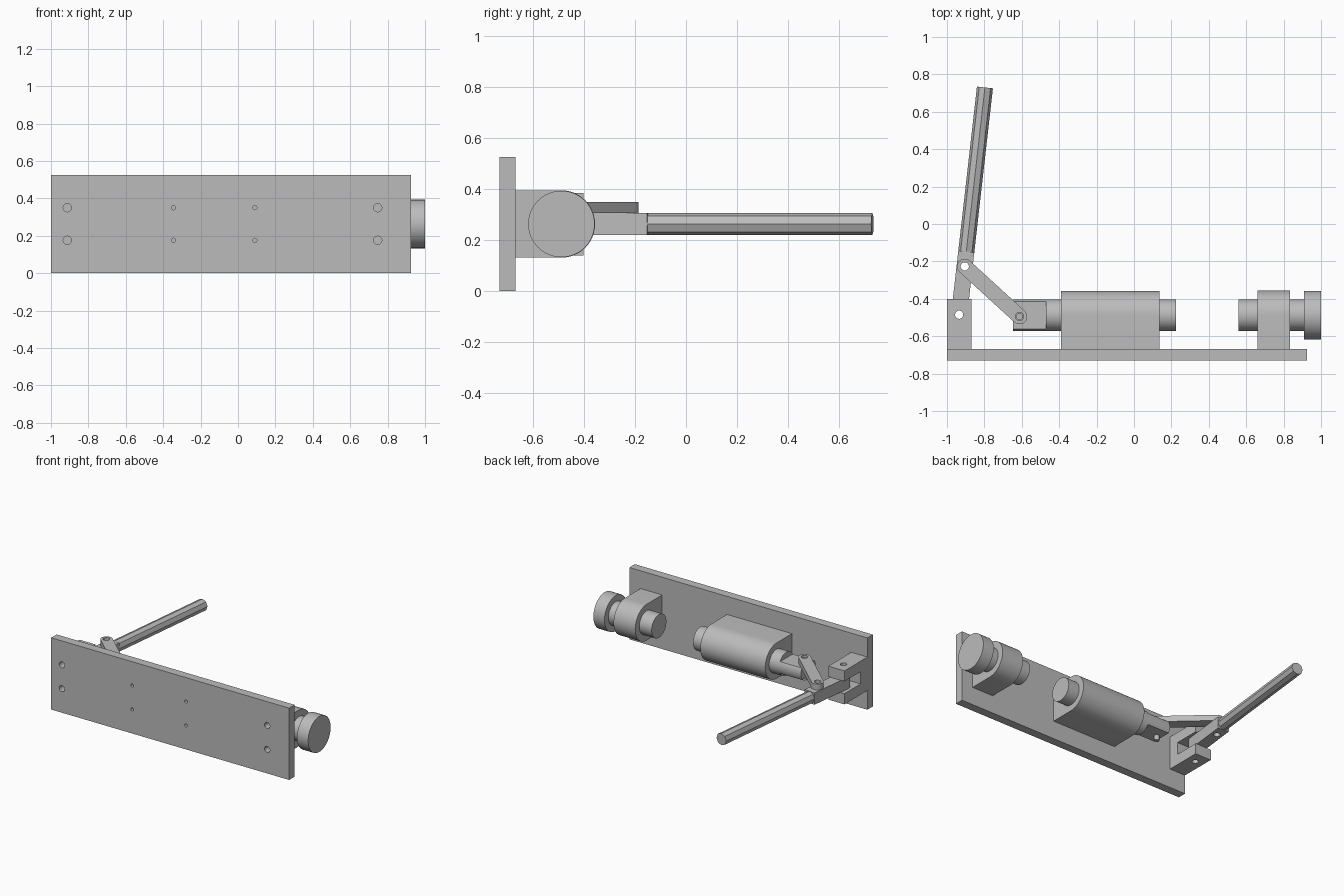
import bpy, bmesh, math
from mathutils import Vector, Matrix

cube = bpy.data.objects.get("Cube")
if cube:
    bpy.data.objects.remove(cube, do_unlink=True)

grey = bpy.data.materials.new("plain grey")
grey.use_nodes = True
grey.diffuse_color = (0.5, 0.5, 0.5, 1)
grey.node_tree.nodes["Principled BSDF"].inputs["Base Color"].default_value = (0.5, 0.5, 0.5, 1)

AXIS_Y, AXIS_Z = -0.488, 0.263       # shared axis of plunger and spindle
PLATE_Y = -0.667                     # mounting face of the plate
PIVOT = Vector((-0.935, -0.485))     # lever pivot
JOINT = Vector((-0.905, -0.227))     # lever to link
PIN = Vector((-0.612, -0.495))       # link to plunger
BAR_LOW, BAR_HIGH = 0.22, 0.306      # lever bar height range


def finish(bm, name, smooth=True):
    bmesh.ops.recalc_face_normals(bm, faces=bm.faces)
    mesh = bpy.data.meshes.new(name)
    bm.to_mesh(mesh)
    bm.free()
    mesh.materials.append(grey)
    ob = bpy.data.objects.new(name, mesh)
    bpy.context.collection.objects.link(ob)
    if smooth:
        select(ob)
        bpy.ops.object.shade_smooth_by_angle(angle=math.radians(30))
    return ob


def select(ob):
    bpy.ops.object.select_all(action="DESELECT")
    ob.select_set(True)
    bpy.context.view_layer.objects.active = ob


def box(name, x, y, z):
    bm = bmesh.new()
    bmesh.ops.create_cube(bm, size=1)
    for v in bm.verts:
        v.co = [r[0] + (c + 0.5) * (r[1] - r[0]) for c, r in zip(v.co, (x, y, z))]
    return finish(bm, name, False)


def cylinder(name, start, end, radius, sides=64, turn=0):
    start, end = Vector(start), Vector(end)
    axis = end - start
    bm = bmesh.new()
    bmesh.ops.create_cone(bm, cap_ends=True, segments=sides, radius1=radius,
                          radius2=radius, depth=axis.length)
    spin = axis.to_track_quat("Z", "Y").to_matrix().to_4x4()
    place = Matrix.Translation((start + end) / 2) @ spin @ Matrix.Rotation(turn, 4, "Z")
    bmesh.ops.transform(bm, matrix=place, verts=bm.verts)
    return finish(bm, name, sides > 8)


def axial(name, x0, x1, radius):
    return cylinder(name, (x0, AXIS_Y, AXIS_Z), (x1, AXIS_Y, AXIS_Z), radius)


def prism(name, points, shift):
    bm = bmesh.new()
    face = bm.faces.new([bm.verts.new(p) for p in points])
    top = bmesh.ops.extrude_face_region(bm, geom=[face])["geom"]
    bmesh.ops.translate(bm, vec=shift, verts=[g for g in top if isinstance(g, bmesh.types.BMVert)])
    return finish(bm, name)


def arc(center, radius, begin, steps=24):
    return [center + radius * Vector((math.cos(begin + math.pi * i / steps),
                                      math.sin(begin + math.pi * i / steps)))
            for i in range(steps + 1)]


def housing(name, x0, x1, radius):
    # block against the plate with a half-round back
    outline = arc(Vector((AXIS_Y, AXIS_Z)), radius, -math.pi / 2)
    outline += [Vector((PLATE_Y, AXIS_Z + radius)), Vector((PLATE_Y, AXIS_Z - radius))]
    return prism(name, [(x0, p.x, p.y) for p in outline], (x1 - x0, 0, 0))


def cut(ob, cutters):
    for c in cutters:
        mod = ob.modifiers.new("cut", "BOOLEAN")
        mod.operation, mod.solver, mod.object = "DIFFERENCE", "EXACT", c
        select(ob)
        bpy.ops.object.modifier_apply(modifier=mod.name)
        bpy.data.objects.remove(c, do_unlink=True)
    bpy.ops.object.shade_smooth_by_angle(angle=math.radians(30))


def drill(point, radius=0.022):
    return cylinder("drill", (*point, -1), (*point, 1), radius, 32)


# Back plate with bolt holes
plate = box("base_plate", (-1, 0.925), (-0.73, PLATE_Y), (0, 0.525))
holes = []
for xs, radius in (((-0.913, 0.747), 0.022), ((-0.345, 0.09), 0.011)):
    for x in xs:
        for side in (-1, 1):
            z = AXIS_Z + side * 0.087
            holes.append(cylinder("drill", (x, -0.8, z), (x, -0.6, z), radius, 32))
cut(plate, holes)

# Plunger housing and spindle mount
housing("plunger_housing", -0.39, 0.135, 0.13)
housing("spindle_mount", 0.66, 0.835, 0.132)

# Spindle with knob
axial("spindle", 0.56, 0.92, 0.085)
axial("spindle_knob", 0.91, 1.0, 0.13)

# Plunger with flats above and below at the link end
plunger = axial("plunger", -0.648, 0.225, 0.085)
cut(plunger, [box("flat", (-0.8, -0.47), (-0.7, -0.3), z)
              for z in ((BAR_HIGH, 0.5), (0, BAR_LOW))])

# Forked pivot bracket
bracket = box("pivot_bracket", (-1, -0.87), (PLATE_Y, -0.402), (0.14, 0.385))
cut(bracket, [box("slot", (-1.1, -0.8), (-0.59, -0.3), (BAR_LOW - 0.002, BAR_HIGH + 0.002)),
              drill(PIVOT)])

# Lever bar with rounded pivot end
tip = Vector((-0.797, 0.73))
along = (tip - PIVOT).normalized()
heading = math.atan2(along.y, along.x)
neck = PIVOT + along * 0.34
outline = arc(PIVOT, 0.043, heading + math.pi / 2)
side = Vector((along.y, -along.x)) * 0.043
outline += [neck + side, neck - side]
lever = prism("lever_bar", [(p.x, p.y, BAR_LOW) for p in outline], (0, 0, BAR_HIGH - BAR_LOW))
cut(lever, [drill(PIVOT), drill(JOINT)])

# Eight-sided lever grip
cylinder("lever_grip", (*neck, AXIS_Z), (*tip, AXIS_Z), 0.043, 8)

# Link between lever and plunger
run = PIN - JOINT
heading = math.atan2(run.y, run.x)
outline = arc(JOINT, 0.041, heading + math.pi / 2) + arc(PIN, 0.041, heading - math.pi / 2)
link = prism("link", [(p.x, p.y, BAR_HIGH) for p in outline], (0, 0, 0.043))
cut(link, [drill(JOINT), drill(PIN)])

# Link pin
cylinder("link_pin", (*PIN, 0.185), (*PIN, 0.335), 0.018, 32)
